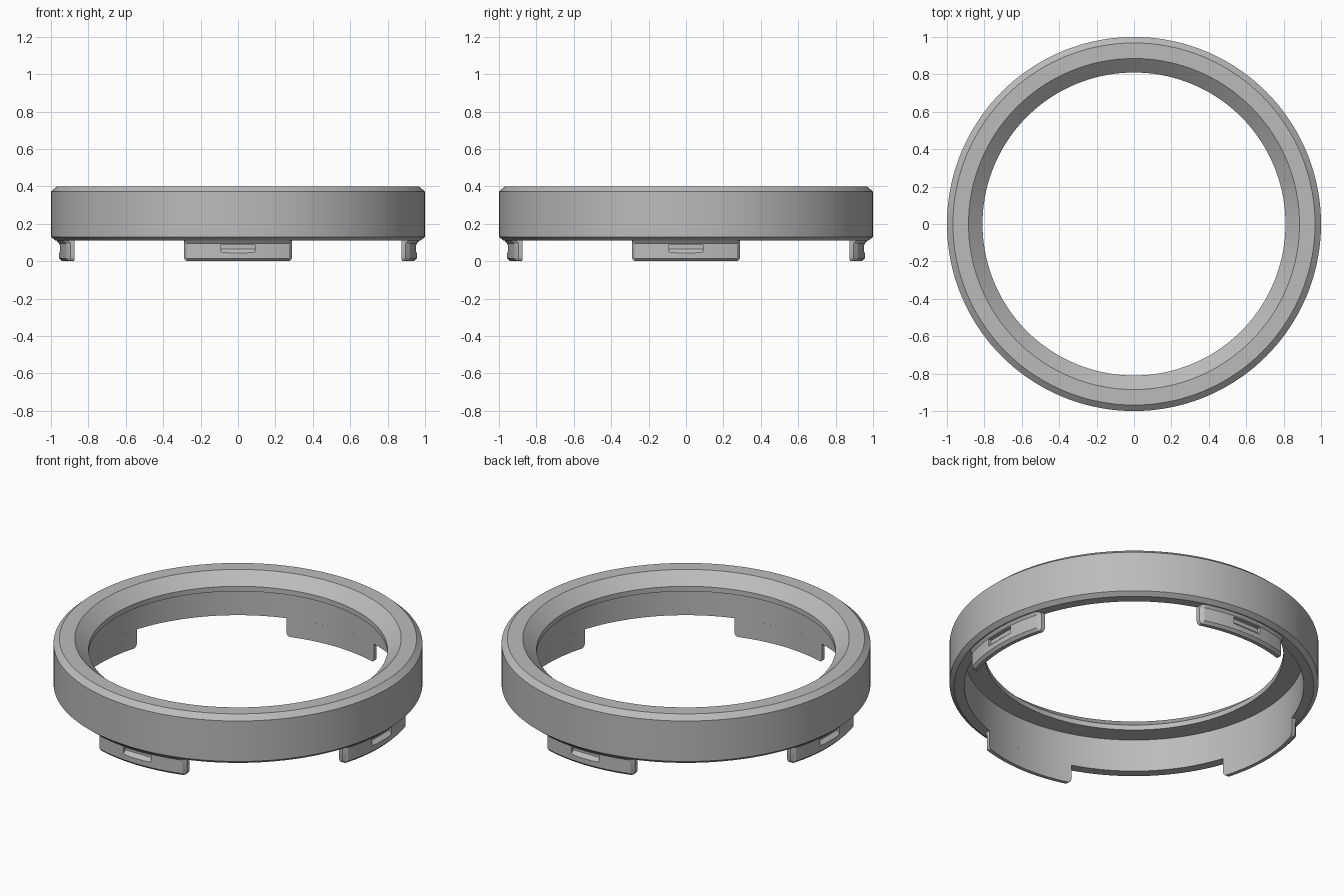
import bpy, bmesh, math
from mathutils import Matrix

if "Cube" in bpy.data.objects:
    bpy.data.objects.remove(bpy.data.objects["Cube"], do_unlink=True)

grey = bpy.data.materials.new("mid_grey")
grey.use_nodes = True
COLOUR = (0.5, 0.5, 0.5, 1)
grey.diffuse_color = COLOUR
grey.node_tree.nodes["Principled BSDF"].inputs["Base Color"].default_value = COLOUR


def finish(name, bm):
    bmesh.ops.recalc_face_normals(bm, faces=bm.faces)
    mesh = bpy.data.meshes.new(name)
    bm.to_mesh(mesh)
    bm.free()
    mesh.materials.append(grey)
    obj = bpy.data.objects.new(name, mesh)
    bpy.context.collection.objects.link(obj)
    return obj


def select_only(obj):
    bpy.ops.object.select_all(action="DESELECT")
    obj.select_set(True)
    bpy.context.view_layer.objects.active = obj


def loft(bm, loops, closed):
    """Skin matching closed loops of points, capping the ends if open."""
    rows = [[bm.verts.new(p) for p in loop] for loop in loops]
    n = len(rows[0])
    pairs = list(zip(rows, rows[1:] + rows[:1])) if closed else list(zip(rows, rows[1:]))
    for a, b in pairs:
        for i in range(n):
            j = (i + 1) % n
            bm.faces.new((a[i], a[j], b[j], b[i]))
    if not closed:
        bm.faces.new(rows[0])
        bm.faces.new(rows[-1])


# Ring body: chamfered outside, funnel mouth, thin lip and stepped inner wall
R_IN, R_TAB, Z_BASE = 0.92, 0.957, 0.11
profile = [(0.975, Z_BASE), (1, 0.13), (1, 0.372), (0.968, 0.4), (0.885, 0.4),
           (0.81, 0.334), (0.81, 0.304), (R_IN, 0.304), (R_IN, Z_BASE)]
SEGMENTS = 144
bm = bmesh.new()
angles = [math.tau * i / SEGMENTS for i in range(SEGMENTS)]
loft(bm, [[(r * math.cos(a), r * math.sin(a), z) for r, z in profile] for a in angles], True)
ring = finish("ring_body", bm)
select_only(ring)
bpy.ops.object.shade_smooth_by_angle(angle=math.radians(20))

# Clip tab: curved plate with rounded lower corners, chamfered rim, flared root
HALF, RIM = 0.29, 0.015
corner = [(HALF, 0.022), (HALF - 0.003, 0.012), (HALF - 0.009, 0.004), (HALF - 0.018, 0)]
middle = [(x / 100, 0) for x in range(25, -26, -5)]
columns = corner + middle + [(-x, b) for x, b in reversed(corner)]
sections = []
for x, bottom in columns:
    inset = RIM * max(0, 1 - (HALF - abs(x)) / 0.018)
    outer = R_TAB - inset
    section = [(R_IN, Z_BASE), (R_IN, bottom), (R_TAB - RIM, bottom),
               (outer, bottom + RIM), (outer, 0.095), (outer + 0.012, Z_BASE)]
    sections.append([(x, -math.sqrt(r * r - x * x), z) for r, z in section])
bm = bmesh.new()
loft(bm, sections, False)
tab = finish("clip_tab_front", bm)

# Latch slot: blind recess with a sloping floor
slot = [(0.99, 0.045), (0.956, 0.045), (0.934, 0.066), (0.934, 0.09), (0.99, 0.09)]
bm = bmesh.new()
loft(bm, [[(x, -r, z) for r, z in slot] for x in (-0.092, 0.092)], False)
cutter = finish("slot_cutter", bm)
cutter.hide_render = True
cut = tab.modifiers.new("latch_slot", "BOOLEAN")
cut.operation = "DIFFERENCE"
cut.solver = "EXACT"
cut.object = cutter
select_only(tab)
bpy.ops.object.modifier_apply(modifier=cut.name)
bpy.data.objects.remove(cutter, do_unlink=True)
bpy.ops.object.shade_smooth_by_angle(angle=math.radians(25))

# Repeat the tab on the other three sides
for i, side in enumerate(("left", "back", "right"), 1):
    copy = bpy.data.objects.new("clip_tab_" + side, tab.data)
    copy.matrix_world = Matrix.Rotation(i * math.pi / 2, 4, "Z")
    bpy.context.collection.objects.link(copy)
